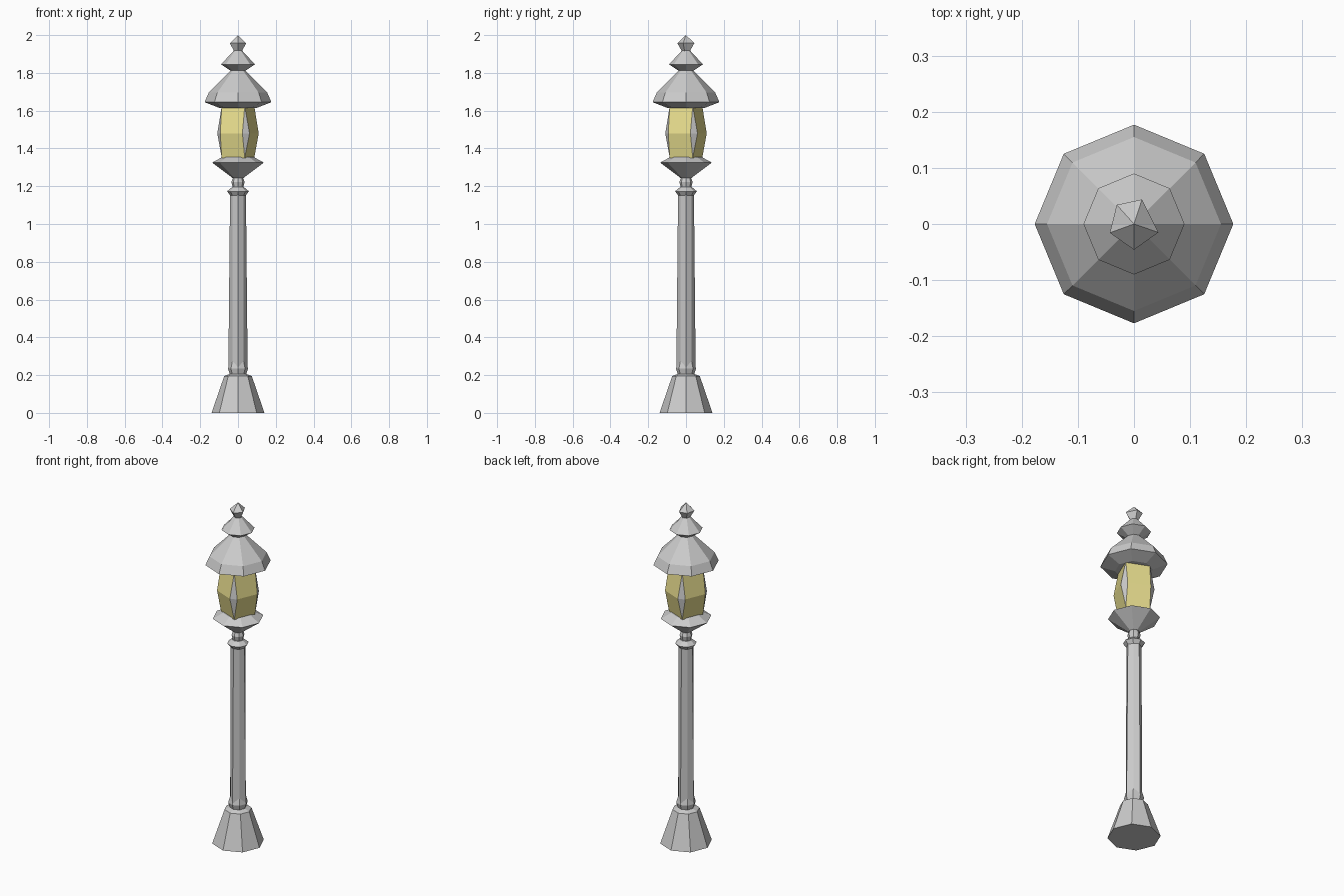
import bpy
from math import cos, sin, radians

if "Cube" in bpy.data.objects:
    bpy.data.objects.remove(bpy.data.objects["Cube"])

OCT = [i * 45 for i in range(8)]


def make(name, verts, faces):
    mesh = bpy.data.meshes.new(name)
    mesh.from_pydata(verts, [], faces)
    mesh.update()
    obj = bpy.data.objects.new(name, mesh)
    bpy.context.collection.objects.link(obj)
    return obj


def lathe(name, rings, angles=OCT):
    """Stack of closed rings: (z, radius) or (z, radius, diagonal radius)."""
    n = len(angles)
    verts = []
    for z, r, *d in rings:
        for i, a in enumerate(angles):
            rr = d[0] if d and i % 2 else r
            verts.append((rr * cos(radians(a)), rr * sin(radians(a)), z))
    faces = [tuple(reversed(range(n))), tuple(range(len(verts) - n, len(verts)))]
    for k in range(len(rings) - 1):
        for i in range(n):
            j = (i + 1) % n
            faces.append((k * n + i, k * n + j, (k + 1) * n + j, (k + 1) * n + i))
    return make(name, verts, faces)


# Foot and post
lathe("base", [(0, 0.14), (0.195, 0.073), (0.206, 0.045)])
lathe("post_foot_ring", [(0.2, 0.042), (0.235, 0.053), (0.27, 0.043)])
lathe("post", [(0.24, 0.051, 0.042), (1.16, 0.042, 0.04)])
lathe("post_collar", [(1.15, 0.04), (1.173, 0.058), (1.195, 0.032)])
lathe("neck", [(1.19, 0.027), (1.222, 0.035), (1.25, 0.025)])

# Cup holding the lantern
lathe("lantern_cup", [(1.243, 0.028), (1.325, 0.137), (1.355, 0.082)])

# Lantern: a twisted square, bulging in the middle, with diamond corner posts
LOW, HIGH, MID = 1.35, 1.625, 1.48
verts = []
for k in range(4):
    a = 22.5 + 90 * k
    for r, ang, z in ((0.093, a, LOW), (0.112, a - 10.5, MID),
                      (0.112, a + 10.5, MID), (0.093, a, HIGH)):
        verts.append((r * cos(radians(ang)), r * sin(radians(ang)), z))
panels, corners = [], []
for k in range(4):
    b, m0, m1, t = range(4 * k, 4 * k + 4)
    nb, nm0, _, nt = [(4 * k + 4 + i) % 16 for i in range(4)]
    panels += [(b, nb, nm0, m1), (m1, nm0, nt, t)]
    corners += [(b, m1, m0), (m0, m1, t)]
make("lantern_corners", verts, corners)
glass = make("lantern_glass", verts, panels)
mat = bpy.data.materials.new("yellow_glass")
mat.diffuse_color = (0.8, 0.72, 0.27, 1)
mat.use_nodes = True
mat.node_tree.nodes["Principled BSDF"].inputs["Base Color"].default_value = mat.diffuse_color
glass.data.materials.append(mat)

# Roof tiers
lathe("roof", [(1.615, 0.1), (1.645, 0.177), (1.695, 0.155), (1.815, 0.036)])
lathe("roof_cap", [(1.808, 0.034), (1.845, 0.09), (1.918, 0.022)])

# Five-sided pointed finial
lathe("finial", [(1.912, 0.02), (1.957, 0.046), (2.0, 0.0005)],
      [-90, -19, 72, 132, 200])
